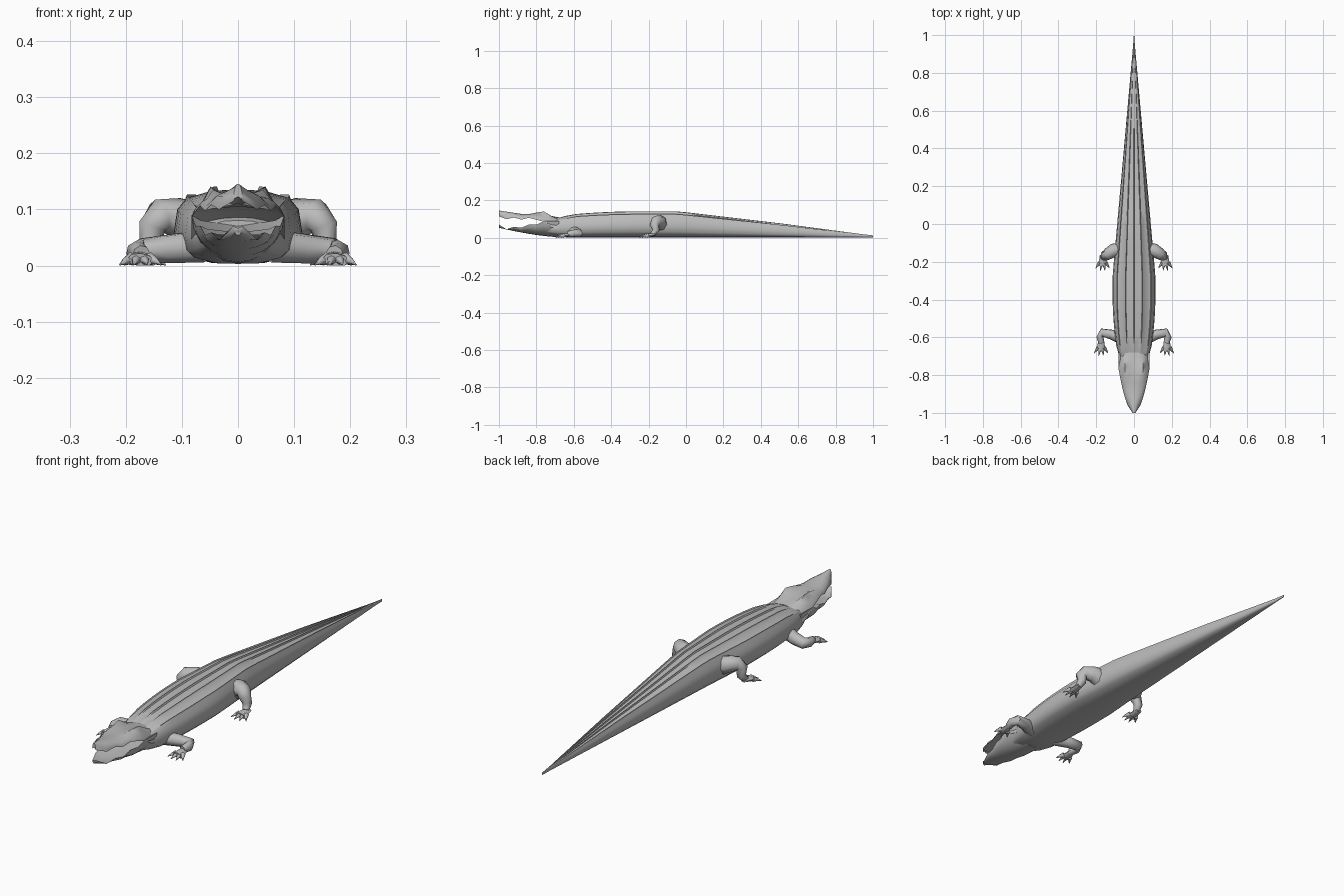
import bpy, bmesh, math
from mathutils import Vector

cube = bpy.data.objects.get("Cube")
if cube:
    bpy.data.objects.remove(cube, do_unlink=True)

GREY = (0.5, 0.5, 0.5, 1)
hide = bpy.data.materials.new("grey_hide")
hide.diffuse_color = GREY
hide.use_nodes = True
hide.node_tree.nodes["Principled BSDF"].inputs["Base Color"].default_value = GREY


def loft(name, rings, degrees=45):
    """Skin closed rings of equal length, cap both ends, smooth all but sharp edges."""
    bm = bmesh.new()
    loops = [[bm.verts.new((x, y, max(z, 0))) for x, y, z in ring] for ring in rings]
    for near, far in zip(loops, loops[1:]):
        for i in range(len(near)):
            bm.faces.new((near[i - 1], near[i], far[i], far[i - 1]))
    bm.faces.new(loops[0])
    bm.faces.new(loops[-1])
    bmesh.ops.recalc_face_normals(bm, faces=bm.faces)
    mesh = bpy.data.meshes.new(name)
    bm.to_mesh(mesh)
    bm.free()
    mesh.materials.append(hide)
    obj = bpy.data.objects.new(name, mesh)
    bpy.context.collection.objects.link(obj)
    bpy.ops.object.select_all(action='DESELECT')
    obj.select_set(True)
    bpy.context.view_layer.objects.active = obj
    bpy.ops.object.shade_smooth_by_angle(angle=math.radians(degrees))


def section(half, y, width, base, top, lift=0):
    """Mirror a half profile of (x, z, ridge) fractions into a full ring."""
    right = [(x * width, y, base + z * (top - base) + ridge * lift) for x, z, ridge in half]
    left = [(-x, y, z) for x, y, z in reversed(right[1:-1])]
    return right + left


def tube(name, path, start_radius, end_radius, sides=8, flat=1):
    """Sweep a tapering ring along a path, carrying its frame along."""
    path = [Vector(p) for p in path]
    last = len(path) - 1
    up = Vector((0.1, 0.2, 1))
    rings = []
    for i, point in enumerate(path):
        along = (path[min(i + 1, last)] - path[max(i - 1, 0)]).normalized()
        up = (up - along * up.dot(along)).normalized()
        across = along.cross(up)
        radius = start_radius + (end_radius - start_radius) * i / last
        angles = [math.tau * k / sides for k in range(sides)]
        rings.append([point + radius * (up * flat * math.cos(a) + across * math.sin(a))
                      for a in angles])
    loft(name, rings, 60)


# Body section: a rounded box with narrow ridges along the back
def box_curve(x):
    return (1 - x ** 3) ** (1 / 3)


middle = 0.45
body_half = [(0, 1, 1)]
for crest in (0, 0.4, 0.8):
    for step in (-0.03, 0, 0.03):
        x = crest + step
        if x > 0:
            body_half.append((x, middle + (1 - middle) * box_curve(x), step == 0))
body_half += [(x, middle + (1 - middle) * box_curve(x), 0) for x in (0.95, 1)]
body_half += [(x, middle - middle * box_curve(x), 0) for x in (0.95, 0.8, 0.4, 0)]

# Body and tail: swelling trunk that runs into a straight taper, its neck tucked in the head
body_rings = []
steps = 30
for i in range(steps + 1):
    y = -0.76 + 1.76 * i / steps
    tail = max(1 - y, 0.01)
    neck = max(0, -0.67 - y)
    width = min(0.114 - 0.25 * min(y + 0.36, 0) ** 2, 0.089 * tail) - 0.2 * neck
    top = min(0.135 - 0.12 * min(y + 0.24, 0) ** 2, 0.012 + 0.118 * tail) - 0.25 * neck
    lift = max(0, min(0.007, (y + 0.66) / 10, tail / 70))
    body_rings.append(section(body_half, y, width, 0.003 + 0.25 * neck, top, lift))
loft("body_and_tail", body_rings, 50)

# Jaws: the same hollow arch, upright above and upside down below, with wavy lips;
# the upper one carries the brow bumps
arch = [math.pi / 2 * k / 5 for k in range(6)]
jaw_half = [(math.sin(a), math.cos(a), k == 2) for k, a in enumerate(arch)]
jaw_half += [(0.8, 0.12, 0), (0, 0.25, 0)]
upper_rings, lower_rings = [], []
for i in range(9):
    y = i / 25 - 1
    width = max(0.008, 0.083 * min(1, i / 6) ** 0.5)
    wave = 0.005 * (-1) ** i
    cheek = max(0, i - 5)
    upper_lip = 0.1 + wave + 0.01 / (i + 1) - 0.02 * cheek
    snout = 0.128 + 0.018 * max(0, 1 - i / 3) - 0.006 * cheek
    brow = 0.026 * max(0, 1 - abs(i - 6) / 2)
    lower_lip = min(0.09, 0.05 + wave + 0.001 * i * i + 0.016 * (i == 0))
    chin = 0.004 + 0.05 * (1 - i / 8) ** 1.5
    upper_rings.append(section(jaw_half, y, width, upper_lip, snout, brow))
    lower_rings.append(section(jaw_half, y, width, lower_lip, chin))
loft("upper_jaw", upper_rings, 60)
loft("lower_jaw", lower_rings, 60)


def foot(name, side, x, y):
    """Flat palm with four splayed clawed toes."""
    tube(name + "_palm", [(side * x, y + 0.025, 0.018), (side * x, y - 0.03, 0.01)],
         0.015, 0.024, flat=0.5)
    for toe in range(4):
        spread = (toe - 1.5) / 1.5
        base = Vector((side * (x + spread * 0.016), y - 0.015, 0.012))
        tip = Vector((side * (x + spread * 0.037), y - 0.064 + 0.02 * abs(spread), 0.001))
        knuckle = base.lerp(tip, 0.5) + Vector((0, 0, 0.002))
        tube(f"{name}_toe_{toe + 1}", [base, knuckle, tip], 0.012, 0.001, sides=6)


# Front legs lie low and bend forward; hind legs rise to a high knee
front_path = [(0.06, -0.61, 0.035), (0.12, -0.585, 0.03), (0.17, -0.575, 0.026),
              (0.18, -0.6, 0.024), (0.172, -0.63, 0.02)]
hind_path = [(0.07, -0.14, 0.07), (0.11, -0.14, 0.085), (0.14, -0.16, 0.088),
             (0.153, -0.17, 0.07), (0.157, -0.16, 0.04), (0.164, -0.18, 0.018)]

for side, label in ((1, "left"), (-1, "right")):
    for part, path, thick, thin in (("front", front_path, 0.03, 0.016),
                                    ("hind", hind_path, 0.042, 0.014)):
        tube(f"{label}_{part}_leg", [(side * x, y, z) for x, y, z in path], thick, thin)
        ankle = path[-1]
        foot(f"{label}_{part}_foot", side, ankle[0] + 0.002, ankle[1] - 0.01)
